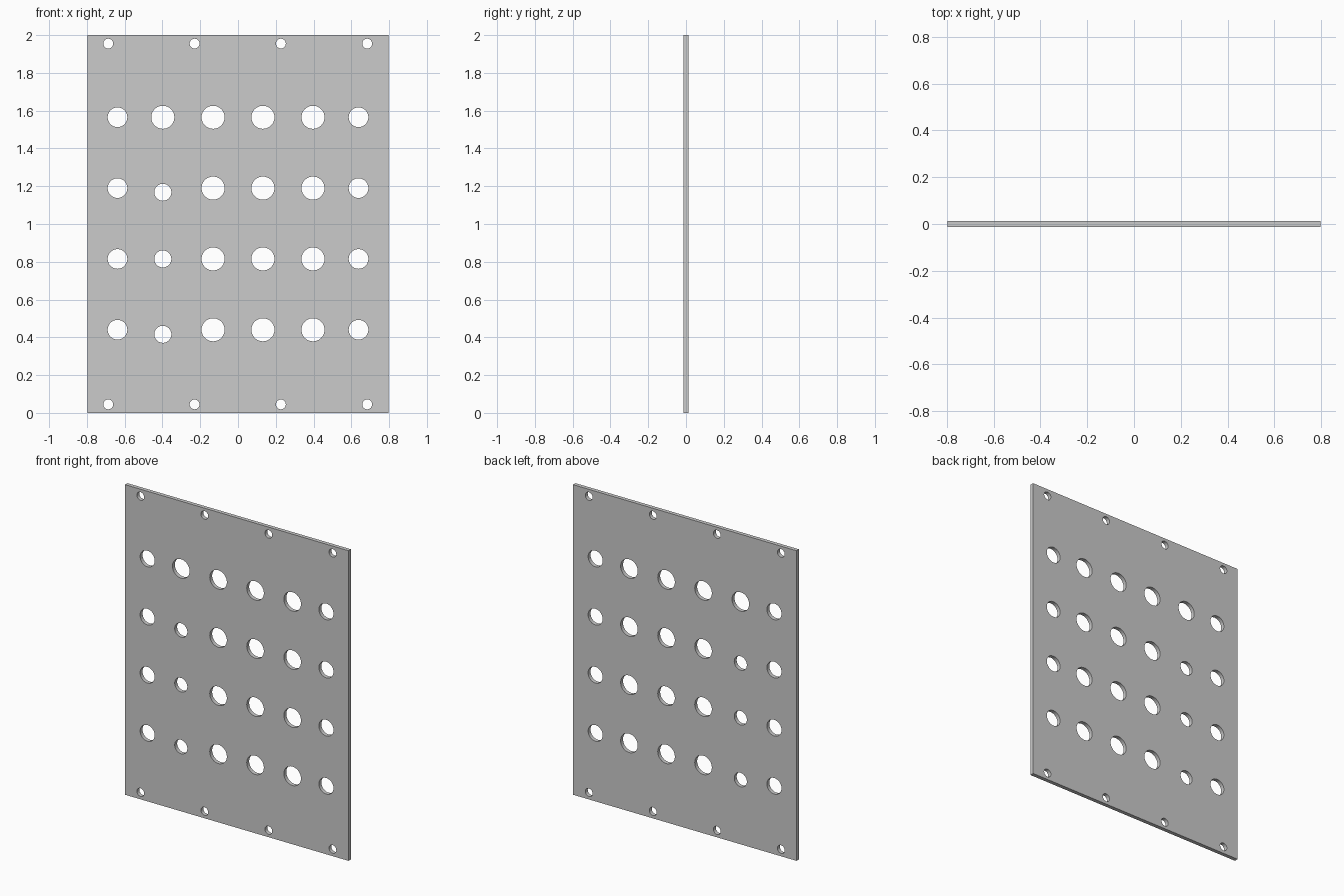
import bpy, bmesh
from math import sin, cos, tau, radians

if "Cube" in bpy.data.objects:
    bpy.data.objects.remove(bpy.data.objects["Cube"])

W, H, T = 0.797, 2.0, 0.025   # half width, height, thickness


def circle(x, z, r, n=48):
    return [(x + r * cos(tau * i / n), z + r * sin(tau * i / n)) for i in range(n)]


def outline(curve, pts):
    s = curve.splines.new('POLY')
    s.points.add(len(pts) - 1)
    for p, (x, z) in zip(s.points, pts):
        p.co = (x, z, 0, 1)
    s.use_cyclic_u = True


# Plate profile
curve = bpy.data.curves.new("panel_profile", 'CURVE')
curve.dimensions = '2D'
curve.fill_mode = 'BOTH'
curve.extrude = T / 2
outline(curve, [(-W, 0), (W, 0), (W, H), (-W, H)])

# Main grid of holes: outer columns are slightly smaller
rows = [0.44, 0.815, 1.19, 1.565]
for z in rows:
    for x, r in [(-0.638, 0.052), (-0.132, 0.061), (0.132, 0.061),
                 (0.397, 0.061), (0.638, 0.052)]:
        outline(curve, circle(x, z, r))

# Irregular second column
for z, r in [(0.416, 0.045), (0.815, 0.045), (1.168, 0.045), (1.565, 0.061)]:
    outline(curve, circle(-0.398, z, r))

# Mounting holes along the top and bottom edges
for z in (0.045, 1.955):
    for x in (-0.687, -0.23, 0.227, 0.684):
        outline(curve, circle(x, z, 0.026))

# Convert the profile to a solid, welded mesh standing upright
helper = bpy.data.objects.new("panel_profile", curve)
bpy.context.collection.objects.link(helper)
bpy.context.view_layer.update()
deps = bpy.context.evaluated_depsgraph_get()
mesh = bpy.data.meshes.new_from_object(helper.evaluated_get(deps))
bpy.data.objects.remove(helper)
bm = bmesh.new()
bm.from_mesh(mesh)
bmesh.ops.remove_doubles(bm, verts=bm.verts, dist=1e-5)
for v in bm.verts:
    v.co = (v.co.x, -v.co.z, v.co.y)
bmesh.ops.recalc_face_normals(bm, faces=bm.faces)
bm.to_mesh(mesh)
bm.free()

panel = bpy.data.objects.new("perforated_panel", mesh)
bpy.context.collection.objects.link(panel)
bpy.context.view_layer.objects.active = panel
panel.select_set(True)
bpy.ops.object.shade_smooth_by_angle(angle=radians(30))
